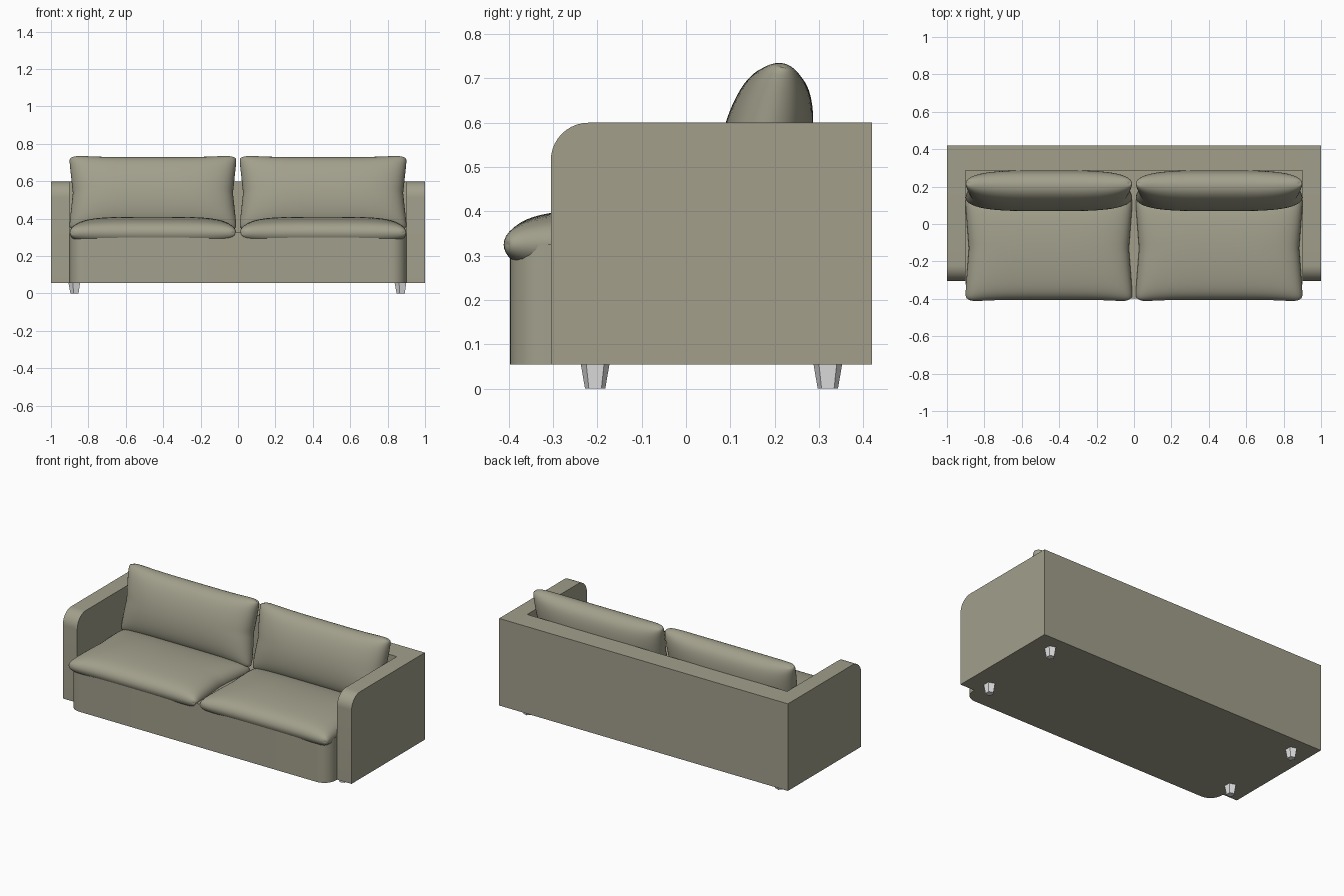
import bpy, bmesh, math
from mathutils import Vector

if "Cube" in bpy.data.objects:
    bpy.data.objects.remove(bpy.data.objects["Cube"])


def material(name, rgb):
    m = bpy.data.materials.new(name)
    m.diffuse_color = (*rgb, 1)
    m.use_nodes = True
    m.node_tree.nodes["Principled BSDF"].inputs["Base Color"].default_value = m.diffuse_color
    return m


FABRIC = material("olive grey fabric", (0.36, 0.347, 0.26))
LEG = material("light grey legs", (0.8, 0.8, 0.8))


def finish(bm, name, mat, angle=None):
    bmesh.ops.recalc_face_normals(bm, faces=bm.faces)
    me = bpy.data.meshes.new(name)
    bm.to_mesh(me)
    bm.free()
    me.materials.append(mat)
    ob = bpy.data.objects.new(name, me)
    bpy.context.collection.objects.link(ob)
    if angle:
        bpy.ops.object.select_all(action='DESELECT')
        ob.select_set(True)
        bpy.context.view_layer.objects.active = ob
        bpy.ops.object.shade_smooth_by_angle(angle=math.radians(angle))
    return ob


def extrude(name, points, vec, mat):
    bm = bmesh.new()
    face = bm.faces.new([bm.verts.new(p) for p in points])
    res = bmesh.ops.extrude_face_region(bm, geom=[face])
    bmesh.ops.translate(bm, vec=vec, verts=[g for g in res["geom"] if isinstance(g, bmesh.types.BMVert)])
    return finish(bm, name, mat, 30)


def arc(cx, cy, r, a0, a1, n=10):
    return [(cx + r * math.cos(math.radians(a0 + (a1 - a0) * i / n)),
             cy + r * math.sin(math.radians(a0 + (a1 - a0) * i / n))) for i in range(n + 1)]


def pillow(name, hx, hy, edge, bulge, loc, tilt):
    # two bulging sheets joined at a pinched rim
    n = 32
    bm = bmesh.new()
    for side in (1, -1):
        grid = []
        for i in range(n + 1):
            u = math.sin(math.pi / 2 * (2 * i / n - 1))
            row = []
            for j in range(n + 1):
                v = math.sin(math.pi / 2 * (2 * j / n - 1))
                fu, fv = max(0, 1 - u ** 4), max(0, 1 - v * v)
                rim = math.sqrt(max(0, (1 - u ** 16) * (1 - v ** 10)))
                z = edge * rim + bulge * (fu * fv) ** 0.6
                x = u * (hx - 0.022 * (1 - abs(v)) - 0.02 * (u * v) ** 16)
                y = v * (hy - 0.015 * fu - 0.02 * (u * v) ** 16)
                row.append(bm.verts.new((x, y, side * z)))
            grid.append(row)
        for i in range(n):
            for j in range(n):
                bm.faces.new((grid[i][j], grid[i + 1][j], grid[i + 1][j + 1], grid[i][j + 1]))
    bmesh.ops.remove_doubles(bm, verts=bm.verts, dist=0.0001)
    ob = finish(bm, name, FABRIC, 80)
    ob.location = loc
    ob.rotation_euler.x = math.radians(tilt)


Z0, TOP = 0.055, 0.60

# seat base with rounded front corners
plan = (arc(-0.82, -0.317, 0.08, 180, 270) + arc(0.82, -0.317, 0.08, 270, 360)
        + [(0.9, 0.285), (-0.9, 0.285)])
extrude("seat_base", [(x, y, Z0) for x, y in plan], Vector((0, 0, 0.27)), FABRIC)

# back panel
extrude("back_panel", [(-0.9, 0.285, Z0), (0.9, 0.285, Z0), (0.9, 0.42, Z0), (-0.9, 0.42, Z0)],
        Vector((0, 0, TOP - Z0)), FABRIC)

# arms with a rounded top front corner
side = [(0.42, Z0), (0.42, TOP)] + arc(-0.22, TOP - 0.085, 0.085, 90, 180) + [(-0.305, Z0)]
for s, label in ((-1, "left"), (1, "right")):
    extrude(label + "_arm", [(s * 0.9, y, z) for y, z in side], Vector((s * 0.1, 0, 0)), FABRIC)

    # cushions
    pillow(label + "_seat_cushion", 0.45, 0.29, 0.036, 0.049, (s * 0.455, -0.13, 0.325), 0)
    pillow(label + "_back_cushion", 0.45, 0.21, 0.03, 0.072, (s * 0.455, 0.178, 0.537), 78)

    # tapered five-sided legs
    for y, place in ((-0.205, "front"), (0.32, "back")):
        bm = bmesh.new()
        rings = [[bm.verts.new((s * 0.872 + r * math.cos(math.pi + k * math.tau / 5),
                                y + r * math.sin(math.pi + k * math.tau / 5), z)) for k in range(5)]
                 for r, z in ((0.024, 0), (0.034, Z0))]
        for ring in rings:
            bm.faces.new(ring)
        for k in range(5):
            m = (k + 1) % 5
            bm.faces.new((rings[0][k], rings[0][m], rings[1][m], rings[1][k]))
        finish(bm, f"{place}_{label}_leg", LEG)
